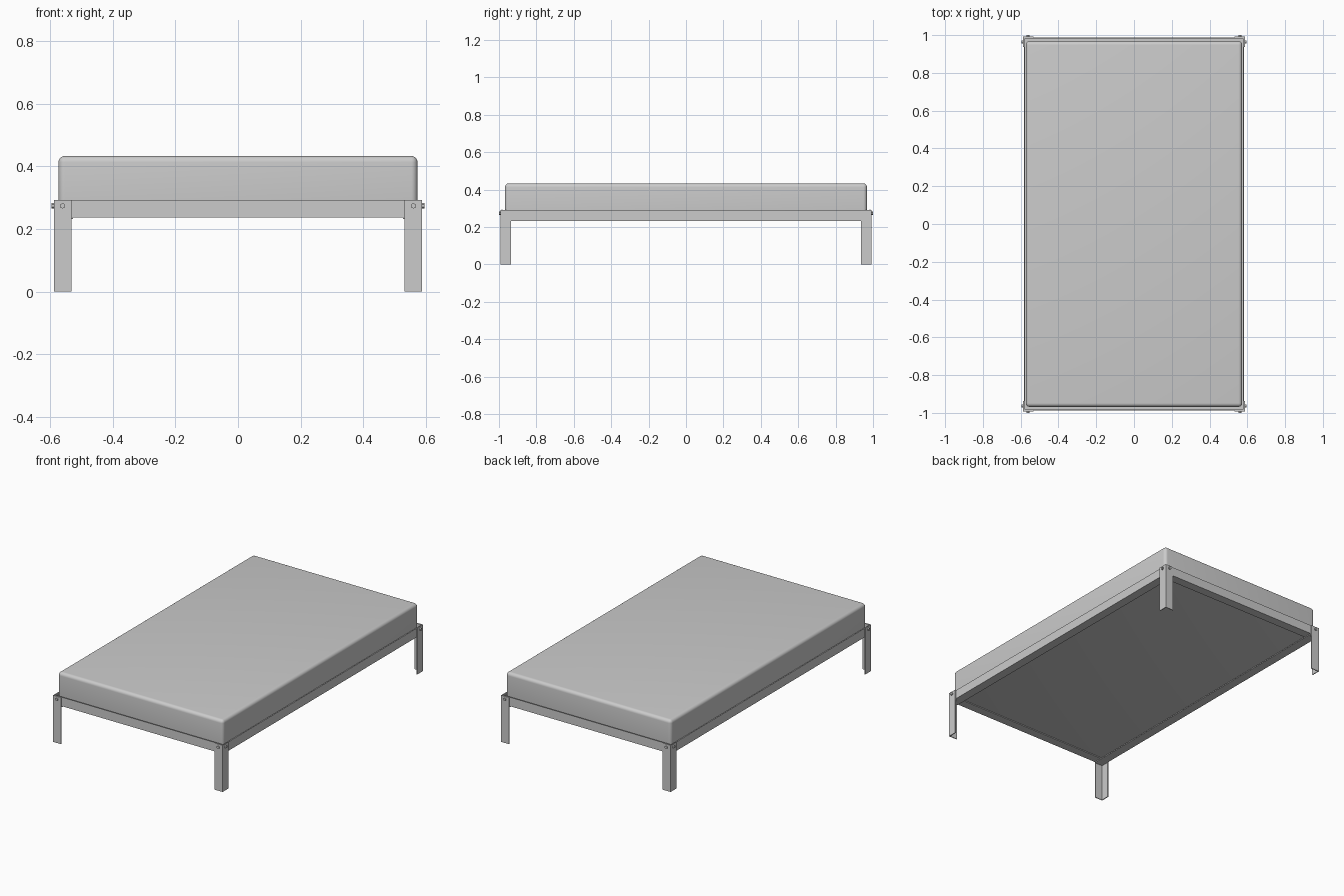
import bpy, bmesh, math
from mathutils import Matrix, Vector

if "Cube" in bpy.data.objects:
    bpy.data.objects.remove(bpy.data.objects["Cube"])

grey = bpy.data.materials.new("light grey")
grey.diffuse_color = (0.6, 0.6, 0.6, 1)
grey.use_nodes = True
grey.node_tree.nodes["Principled BSDF"].inputs["Base Color"].default_value = grey.diffuse_color

LX, LY = 0.588, 0.992      # outer faces of the legs
T = 0.005                  # sheet thickness
RX, RY = LX - T, LY - T    # outer faces of the rails


def finish(name, bm):
    bmesh.ops.recalc_face_normals(bm, faces=bm.faces)
    mesh = bpy.data.meshes.new(name)
    bm.to_mesh(mesh)
    bm.free()
    ob = bpy.data.objects.new(name, mesh)
    ob.data.materials.append(grey)
    bpy.context.collection.objects.link(ob)
    return ob


def angle_bar(name, corner, u, v, along, wu, wv, length):
    """L-section bar: flanges run from the corner along u and v."""
    corner, u, v, along = map(Vector, (corner, u, v, along))
    profile = [(0, 0), (wu, 0), (wu, T), (T, T), (T, wv), (0, wv)]
    bm = bmesh.new()
    face = bm.faces.new([bm.verts.new(corner + u * a + v * b) for a, b in profile])
    ext = bmesh.ops.extrude_face_region(bm, geom=[face])
    moved = [e for e in ext["geom"] if isinstance(e, bmesh.types.BMVert)]
    bmesh.ops.translate(bm, verts=moved, vec=along * length)
    return finish(name, bm)


def bolt(name, loc, normal):
    """Hexagonal bolt head on the outside of a leg."""
    bm = bmesh.new()
    rot = Vector(normal).to_track_quat('Z', 'Y').to_matrix().to_4x4()
    mat = Matrix.Translation(loc) @ rot @ Matrix.Translation((0, 0, 0.003))
    bmesh.ops.create_cone(bm, cap_ends=True, segments=6, radius1=0.009,
                          radius2=0.009, depth=0.010, matrix=mat)
    return finish(name, bm)


# Side and end rails, with a flange turned inward under the mattress
for s, side in ((-1, "left"), (1, "right")):
    angle_bar(side + "_rail", (s * RX, -RY, 0.232), (-s, 0, 0), (0, 0, 1),
              (0, 1, 0), 0.056, 0.056, 2 * RY)
for s, side in ((-1, "front"), (1, "back")):
    angle_bar(side + "_rail", (-RX + T, s * RY, 0.237), (0, -s, 0), (0, 0, 1),
              (1, 0, 0), 0.056, 0.056, 2 * (RX - T))

# Corner legs and their bolts
for sx, nx in ((-1, "left"), (1, "right")):
    for sy, ny in ((-1, "front"), (1, "back")):
        tag = ny + "_" + nx
        angle_bar(tag + "_leg", (sx * LX, sy * LY, 0), (-sx, 0, 0), (0, -sy, 0),
                  (0, 0, 1), 0.056, 0.056, 0.292)
        bolt(tag + "_end_bolt", (sx * 0.56, sy * LY, 0.274), (0, sy, 0))
        bolt(tag + "_side_bolt", (sx * LX, sy * 0.964, 0.274), (sx, 0, 0))

# Mattress with rounded edges, resting on the flanges
bm = bmesh.new()
bmesh.ops.create_cube(bm, size=1, matrix=Matrix.Translation((0, 0, 0.3375))
                      @ Matrix.Diagonal((1.146, 1.936, 0.191, 1)))
bmesh.ops.bevel(bm, geom=bm.edges[:], offset=0.02, segments=6, profile=0.5,
                affect='EDGES')
mattress = finish("mattress", bm)
bpy.context.view_layer.objects.active = mattress
mattress.select_set(True)
bpy.ops.object.shade_smooth_by_angle(angle=math.radians(35))
